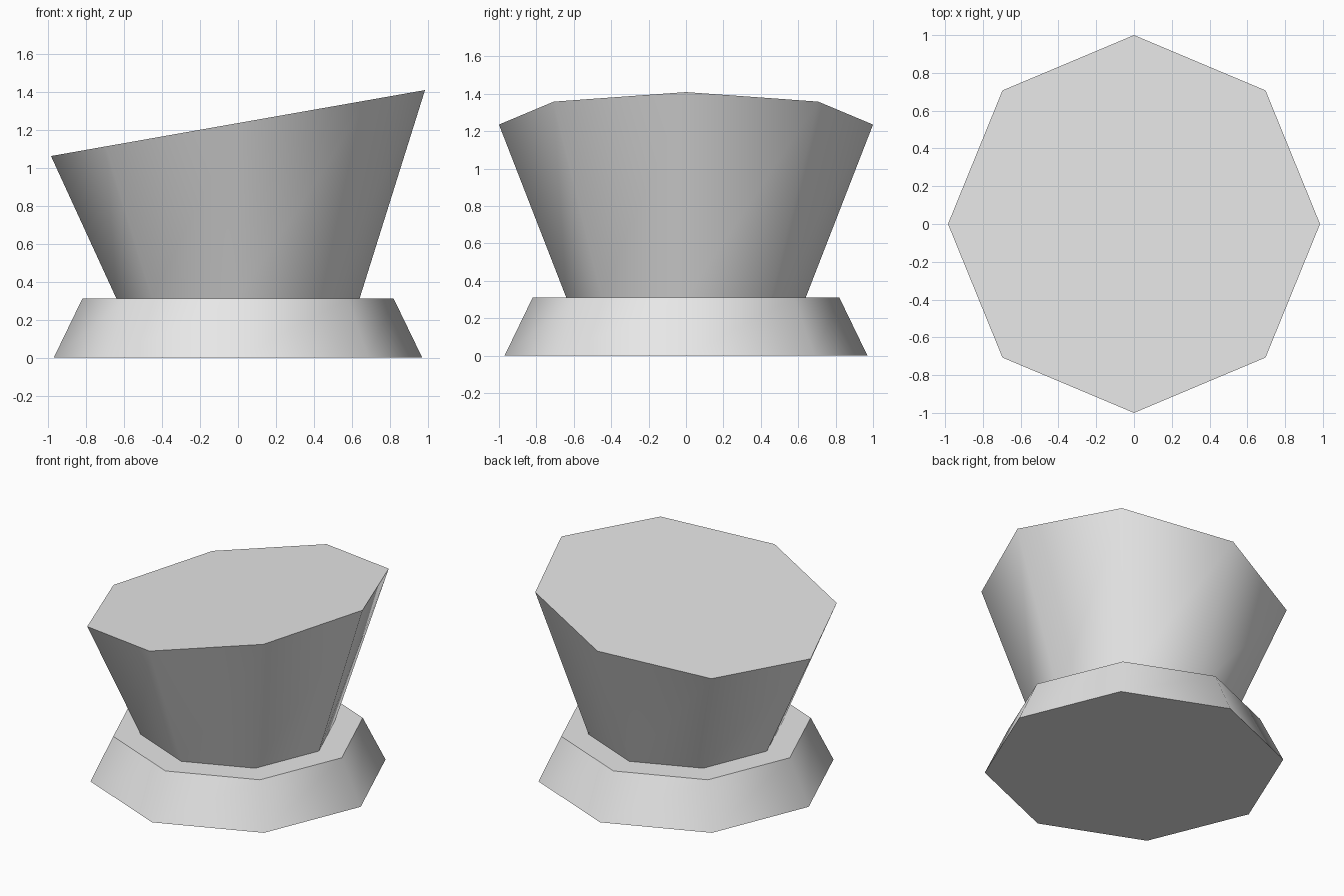
import bpy
import bmesh
import math
from mathutils import Matrix

SIDES = 8
BASE_TOP = 0.31

cube = bpy.data.objects.get("Cube")
if cube:
    bpy.data.objects.remove(cube, do_unlink=True)

# Single light grey finish
grey = bpy.data.materials.new("light_grey")
grey.use_nodes = True
color = (0.8, 0.8, 0.8, 1.0)
grey.diffuse_color = color
for node in grey.node_tree.nodes:
    if node.type == 'BSDF_PRINCIPLED':
        node.inputs["Base Color"].default_value = color


def ring(bm, radius, z, tilt=0.0):
    """Octagon with corners on the axes, tilted about y."""
    place = Matrix.Translation((0, 0, z)) @ Matrix.Rotation(tilt, 4, 'Y')
    circle = bmesh.ops.create_circle(bm, segments=SIDES, radius=radius, cap_ends=True, matrix=place)
    return sorted(circle["verts"], key=lambda v: math.atan2(v.co.y, v.co.x + 1e-6) % math.tau)


def frustum(name, lower, upper):
    """Capped solid between two octagons, smooth around its sides."""
    bm = bmesh.new()
    a, b = ring(bm, *lower), ring(bm, *upper)
    # Align both rings so they start at the +x corner
    for verts in (a, b):
        start = verts.index(max(verts, key=lambda v: v.co.x))
        verts[:] = verts[start:] + verts[:start]
    for i in range(SIDES):
        j = (i + 1) % SIDES
        bm.faces.new((a[i], a[j], b[j], b[i]))
    bmesh.ops.recalc_face_normals(bm, faces=bm.faces[:])
    mesh = bpy.data.meshes.new(name)
    bm.to_mesh(mesh)
    bm.free()
    mesh.materials.append(grey)
    obj = bpy.data.objects.new(name, mesh)
    bpy.context.collection.objects.link(obj)
    bpy.ops.object.select_all(action='DESELECT')
    obj.select_set(True)
    bpy.context.view_layer.objects.active = obj
    bpy.ops.object.shade_smooth_by_angle(angle=math.radians(55))
    return obj


# Flared foot
frustum("base", (0.97, 0.0), (0.82, BASE_TOP))

# Widening body with a slanted top
frustum("body", (0.64, BASE_TOP), (1.0, 1.235, math.radians(-10)))
